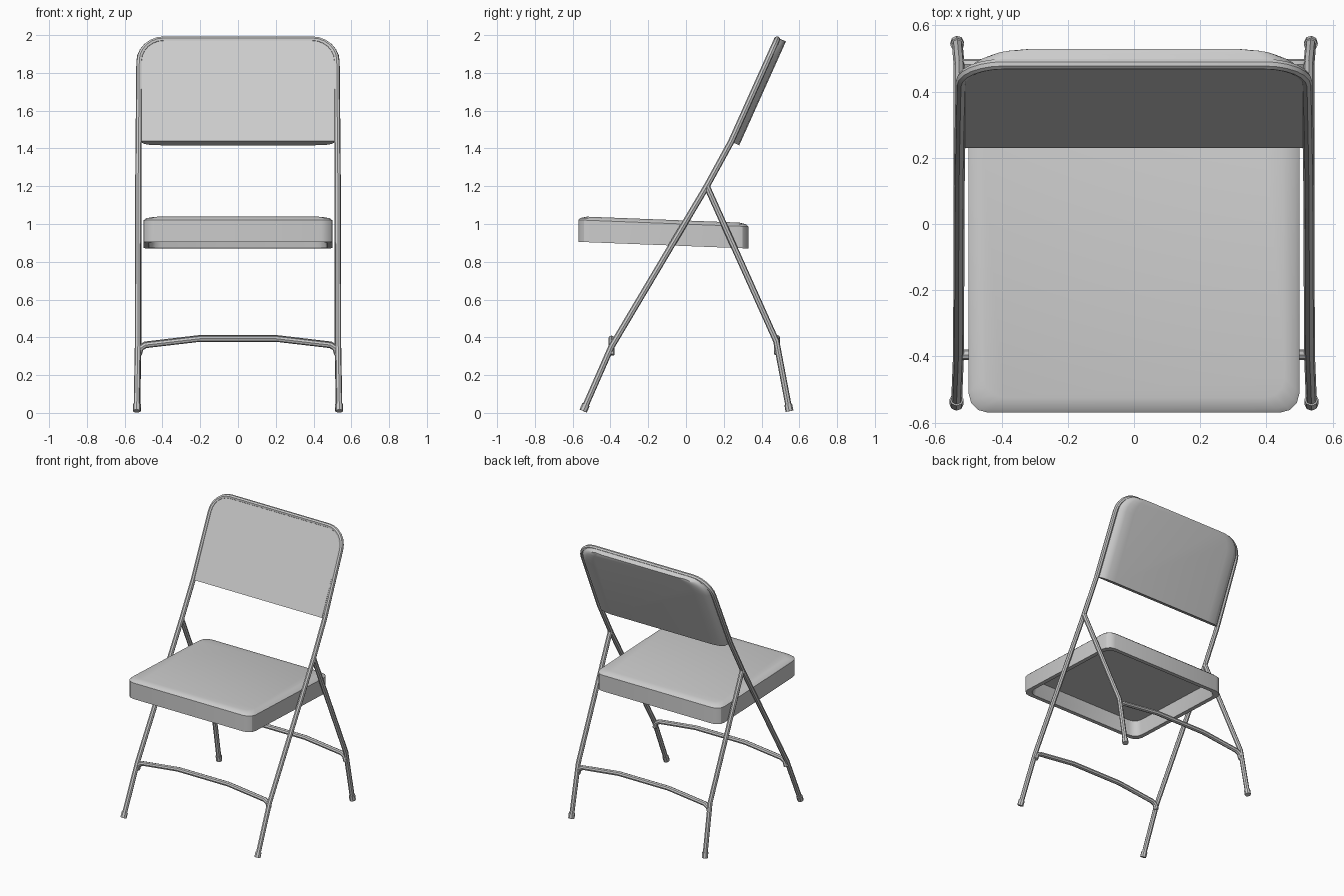
import bpy, bmesh, math
from mathutils import Vector

if "Cube" in bpy.data.objects:
    bpy.data.objects.remove(bpy.data.objects["Cube"])


def smooth(obj, angle=35):
    bpy.ops.object.select_all(action='DESELECT')
    obj.select_set(True)
    bpy.context.view_layer.objects.active = obj
    if obj.type == 'CURVE':
        bpy.ops.object.convert(target='MESH')
        obj = bpy.context.view_layer.objects.active
    bpy.ops.object.shade_smooth_by_angle(angle=math.radians(angle))


def tube(name, pts, radius=0.0165):
    cu = bpy.data.curves.new(name, 'CURVE')
    cu.dimensions = '3D'
    cu.bevel_depth = radius
    cu.bevel_resolution = 2
    cu.use_fill_caps = True
    sp = cu.splines.new('POLY')
    sp.points.add(len(pts) - 1)
    for p, co in zip(sp.points, pts):
        p.co = (*co, 1)
    obj = bpy.data.objects.new(name, cu)
    bpy.context.collection.objects.link(obj)
    smooth(obj)


def loft(name, rings, angle=35):
    """Skin a stack of equal closed rings and cap both ends."""
    bm = bmesh.new()
    rows = [[bm.verts.new(p) for p in r] for r in rings]
    n = len(rows[0])
    for a, b in zip(rows, rows[1:]):
        for i in range(n):
            j = (i + 1) % n
            bm.faces.new((a[i], a[j], b[j], b[i]))
    bm.faces.new(rows[0])
    bm.faces.new(rows[-1])
    bmesh.ops.recalc_face_normals(bm, faces=bm.faces)
    me = bpy.data.meshes.new(name)
    bm.to_mesh(me)
    bm.free()
    obj = bpy.data.objects.new(name, me)
    bpy.context.collection.objects.link(obj)
    smooth(obj, angle)


def arch(hw_bottom, hw_top, height, r, steps=6):
    """Inverted U with rounded shoulders, as (x, s) pairs from left to right."""
    right = [(hw_bottom, 0)]
    for i in range(steps + 1):
        a = math.pi / 2 * i / steps
        right.append((hw_top - r + r * math.cos(a), height - r + r * math.sin(a)))
    return [(-x, s) for x, s in right] + right[::-1]


def on_back(x, s, d):
    """Point on the leaning back: s up the slope, d behind its front face."""
    return (x, 0.23 + 0.41 * s + 0.912 * d, 1.44 + 0.912 * s - 0.41 * d)


# Front legs and back frame: one bent tube
leg = [(0.536, -0.54, 0.02), (0.530, -0.395, 0.35), (0.528, 0.11, 1.2)]
loop = [on_back(x, s, 0.01) for x, s in arch(0.526, 0.522, 0.594, 0.13)]
tube("front_frame", [(-x, y, z) for x, y, z in leg] + loop + leg[::-1])

# Rear legs
rear = [(0.528, 0.11, 1.2), (0.528, 0.478, 0.38), (0.534, 0.546, 0.02)]
for side, label in ((-1, "left"), (1, "right")):
    tube("rear_leg_" + label, [(side * x, y, z) for x, y, z in rear])

    # Foot caps follow the slope of each leg
    for end, bend, part in ((leg[0], leg[1], "front"), (rear[2], rear[1], "rear")):
        a, b = Vector(end), Vector(bend)
        d = (b - a).normalized()
        lo, hi = a - d * 0.011, a + d * 0.026
        pts = [(side * p.x, p.y, p.z) for p in (lo, hi)]
        tube(f"{part}_foot_{label}", pts, 0.021)

# Bowed crossbars
for name, y, z in (("front_crossbar", -0.395, 0.393), ("rear_crossbar", 0.482, 0.396)):
    half = [(0.526, y, z - 0.085), (0.515, y, z - 0.05), (0.49, y, z - 0.034), (0.2, y, z)]
    tube(name, [(-x, a, b) for x, a, b in half] + half[::-1], 0.0165)

# Backrest panel: flat front, back rounded toward the sides
outline = arch(0.516, 0.516, 0.603, 0.125)
loft("backrest", [[on_back(x * k, s, d) for x, s in outline]
                  for d, k in ((0.0, 0.99), (0.015, 1.0), (0.04, 0.96), (0.052, 0.9), (0.057, 0.78))])


def seat_ring(inset, height):
    hx, hy, r = 0.5 - inset, 0.45 - inset, 0.06
    ring = []
    for q, (sx, sy) in enumerate(((1, 1), (-1, 1), (-1, -1), (1, -1))):
        for i in range(4):
            a = math.pi / 2 * (q + i / 3)
            x = sx * (hx - r) + r * math.cos(a)
            y = sy * (hy - r) + r * math.sin(a)
            ring.append((x, y - 0.12, 0.888 - 0.039 * y + height))
    return ring


# Seat pan: hollow underneath, with a softened top edge
loft("seat", [seat_ring(0.045, 0.105), seat_ring(0.03, 0), seat_ring(0, 0),
              seat_ring(0, 0.116), seat_ring(0.012, 0.127), seat_ring(0.045, 0.135)], 30)
